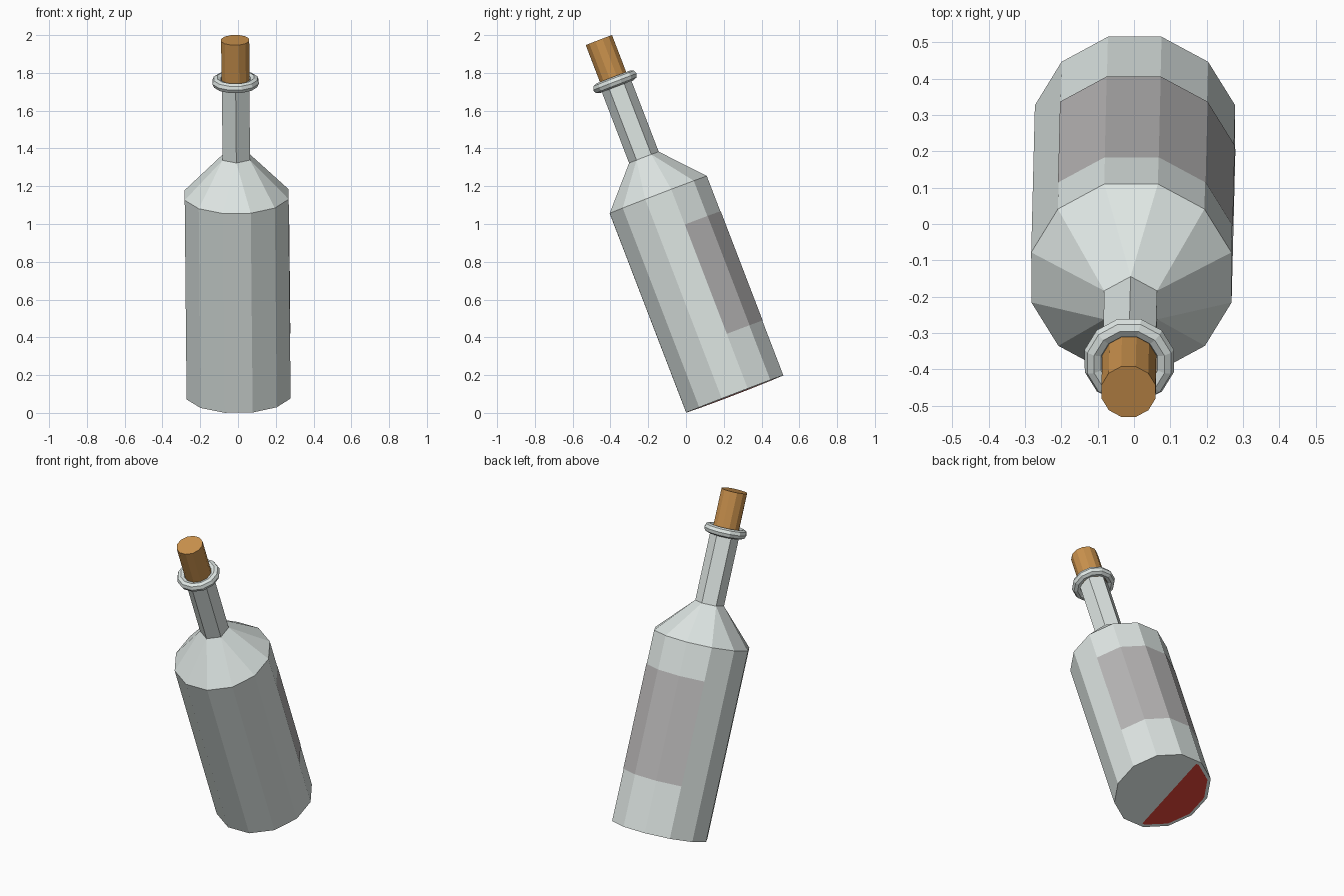
import bpy, bmesh, math
from mathutils import Matrix

if "Cube" in bpy.data.objects:
    bpy.data.objects.remove(bpy.data.objects["Cube"])

# Whole bottle leans towards -y, with a hair of sideways lean
LEAN = (Matrix.Translation((0.003, 0.258, 0.1))
        @ Matrix.Rotation(math.radians(-0.55), 4, 'Y')
        @ Matrix.Rotation(math.radians(21), 4, 'X'))


def material(name, rgb):
    m = bpy.data.materials.new(name)
    m.diffuse_color = (*rgb, 1)
    m.use_nodes = True
    m.node_tree.nodes["Principled BSDF"].inputs["Base Color"].default_value = m.diffuse_color
    return m


GLASS = material("glass", (0.73, 0.79, 0.77))
CORK = material("cork", (0.6, 0.29, 0.075))
PAPER = material("paper", (0.47, 0.46, 0.46))
WINE = material("liquid", (0.65, 0.05, 0.035))


def ring(r, z, angles):
    return [(r * math.cos(math.radians(a)), r * math.sin(math.radians(a)), z) for a in angles]


def loft(name, rings, mat, bottom=True, top=True, closed=True, local=Matrix()):
    """Skin a stack of rings with quads, merging any collapsed points."""
    bm = bmesh.new()
    rows = [[bm.verts.new(p) for p in r] for r in rings]
    n = len(rows[0])
    for a, b in zip(rows, rows[1:]):
        for i in range(n if closed else n - 1):
            j = (i + 1) % n
            bm.faces.new((a[i], a[j], b[j], b[i]))
    if bottom:
        bm.faces.new(rows[0][::-1])
    if top:
        bm.faces.new(rows[-1])
    bmesh.ops.remove_doubles(bm, verts=bm.verts[:], dist=1e-5)
    me = bpy.data.meshes.new(name)
    bm.to_mesh(me)
    bm.free()
    me.materials.append(mat)
    ob = bpy.data.objects.new(name, me)
    bpy.context.collection.objects.link(ob)
    ob.matrix_world = LEAN @ local
    return ob


TWELVE = [15 + 30 * i for i in range(12)]
# Hexagon with each corner doubled, so it skins onto the twelve-sided body
SIX = [30 + 60 * (i // 2) for i in range(1, 13)]
SIX = [30 + 60 * round((a - 30) / 60) for a in (15.1 + 30 * i for i in range(12))]

# Glass: twelve-sided body, shoulder, six-sided neck
loft("bottle", [ring(0.285, 0, TWELVE), ring(0.285, 1.13, TWELVE),
                ring(0.084, 1.342, SIX), ring(0.084, 1.77, SIX)], GLASS, top=False)

# Paper label over four back faces
side = TWELVE[:5]
loft("label", [ring(0.287, 0.31, side), ring(0.287, 0.93, side)], PAPER,
     bottom=False, top=False, closed=False)

# Liquid inside, slightly askew so it just shows through the base
loft("liquid", [ring(0.265, 0, TWELVE), ring(0.265, 0.7, TWELVE)], WINE,
     local=Matrix.Translation((0, 0, 0.0005)) @ Matrix.Rotation(-0.01, 4, 'Y'))

# Cork
loft("cork", [ring(0.077, 1.755, TWELVE), ring(0.077, 2.007, TWELVE)], CORK)

# Rounded lip
bpy.ops.mesh.primitive_torus_add(major_segments=12, minor_segments=8,
                                 major_radius=0.1, minor_radius=0.027)
lip = bpy.context.object
lip.name = "lip"
lip.data.materials.append(GLASS)
lip.matrix_world = LEAN @ Matrix.Translation((0, 0, 1.77)) @ Matrix.Rotation(math.radians(15), 4, 'Z')
